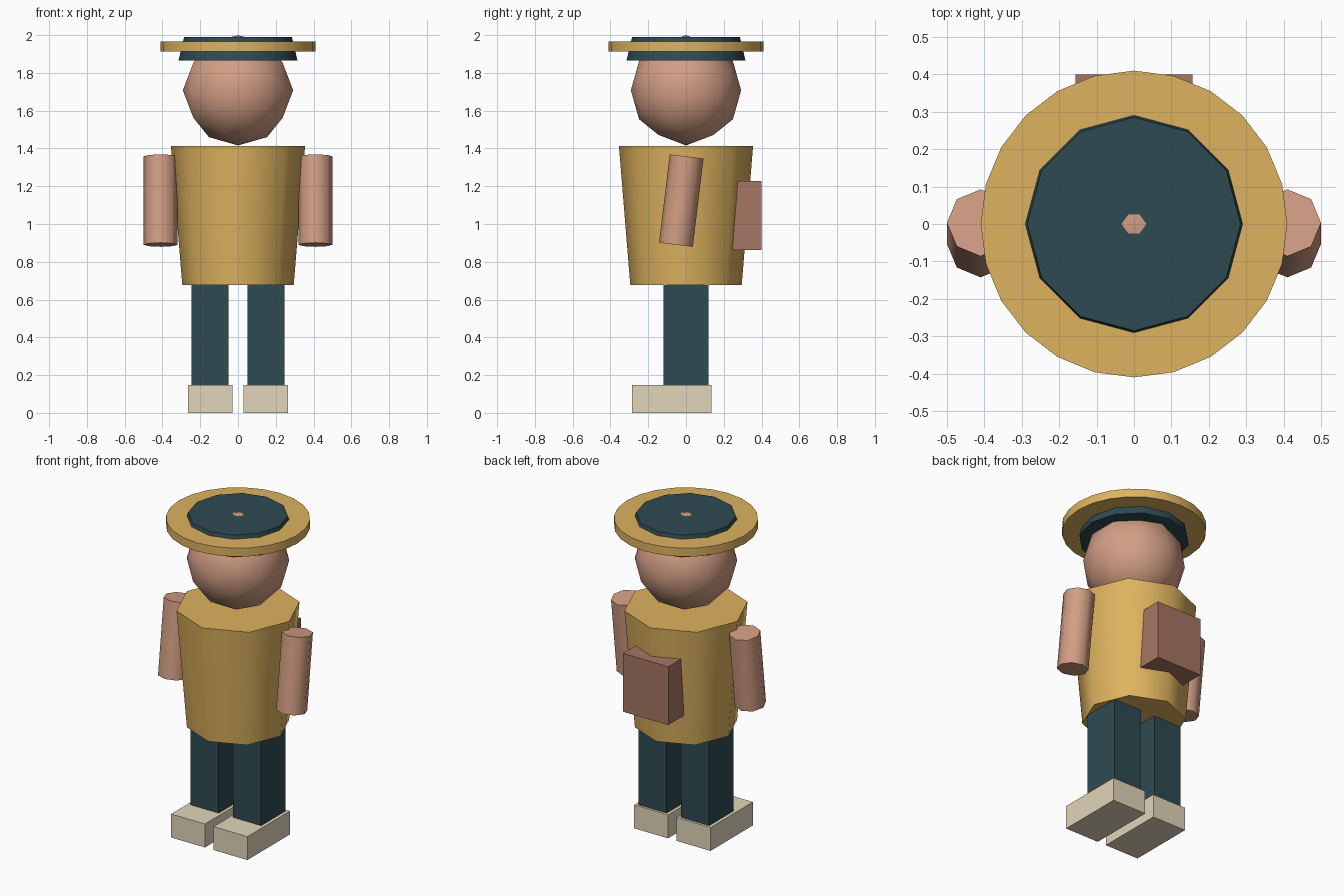
import bpy, bmesh, math
from mathutils import Matrix, Vector

if "Cube" in bpy.data.objects:
    bpy.data.objects.remove(bpy.data.objects["Cube"])


def material(name, rgb):
    m = bpy.data.materials.new(name)
    lin = [(c / 255 / 12.92) if c < 11 else ((c / 255 + 0.055) / 1.055) ** 2.4 for c in rgb]
    m.diffuse_color = (*lin, 1)
    m.use_nodes = True
    m.node_tree.nodes["Principled BSDF"].inputs["Base Color"].default_value = m.diffuse_color
    return m


SKIN = material("skin", (210, 158, 132))
YELLOW = material("yellow", (222, 179, 95))
TEAL = material("teal", (46, 74, 82))
LEATHER = material("leather", (166, 118, 99))
CREAM = material("cream", (226, 214, 186))


def finish(name, bm, mat, smooth=True):
    bmesh.ops.recalc_face_normals(bm, faces=bm.faces)
    mesh = bpy.data.meshes.new(name)
    bm.to_mesh(mesh)
    bm.free()
    mesh.materials.append(mat)
    if smooth:
        for p in mesh.polygons:
            p.use_smooth = True
        mesh.set_sharp_from_angle(angle=math.radians(50))
    obj = bpy.data.objects.new(name, mesh)
    bpy.context.collection.objects.link(obj)
    return obj


def box(name, lo, hi, mat):
    lo, hi = Vector(lo), Vector(hi)
    bm = bmesh.new()
    bmesh.ops.create_cube(bm, size=1)
    bmesh.ops.scale(bm, vec=hi - lo, verts=bm.verts)
    bmesh.ops.translate(bm, vec=(lo + hi) / 2, verts=bm.verts)
    return finish(name, bm, mat, smooth=False)


def frustum(name, sides, r_bottom, r_top, height, center, mat, tilt=0):
    bm = bmesh.new()
    bmesh.ops.create_cone(bm, cap_ends=True, segments=sides, radius1=r_bottom,
                          radius2=r_top, depth=height)
    obj = finish(name, bm, mat)
    obj.location = center
    obj.rotation_euler.x = tilt
    return obj


def head(name, radius, center, mat):
    # Icosahedron resting on an edge, split once: corners plus edge midpoints
    g = (1 + 5 ** 0.5) / 2
    pts = []
    for a in (-1, 1):
        for b in (-g, g):
            pts += [Vector((a, 0, b)), Vector((b, a, 0)), Vector((0, b, a))]
    mids = [p + q for i, p in enumerate(pts) for q in pts[:i] if (p - q).length < 2.1]
    bm = bmesh.new()
    for p in pts + mids:
        bm.verts.new(p.normalized() * radius)
    bmesh.ops.convex_hull(bm, input=bm.verts)
    obj = finish(name, bm, mat)
    obj.location = center
    return obj


# Shoes, legs and arms, once per side
for label, s in (("left", 1), ("right", -1)):
    def span(a, b):
        return sorted((s * a, s * b))
    x0, x1 = span(0.03, 0.265)
    box(label + "_shoe", (x0, -0.285, 0), (x1, 0.135, 0.147), CREAM)
    x0, x1 = span(0.05, 0.245)
    box(label + "_leg", (x0, -0.12, 0.147), (x1, 0.12, 0.70), TEAL)
    frustum(label + "_arm", 8, 0.09, 0.09, 0.471, (s * 0.41, -0.025, 1.124), SKIN, -0.12)

# Torso and backpack
frustum("torso", 8, 0.295, 0.355, 0.735, (0, 0, 1.0445), YELLOW)
box("backpack", (-0.157, 0.22, 0.862), (0.157, 0.40, 1.228), LEATHER)

# Head, whose top just pokes through the hat
head("head", 0.292, (0, 0, 1.708), SKIN)

# Hat
frustum("hat_crown", 12, 0.315, 0.285, 0.125, (0, 0, 1.928), TEAL)
frustum("hat_brim", 24, 0.41, 0.41, 0.053, (0, 0, 1.941), YELLOW)
